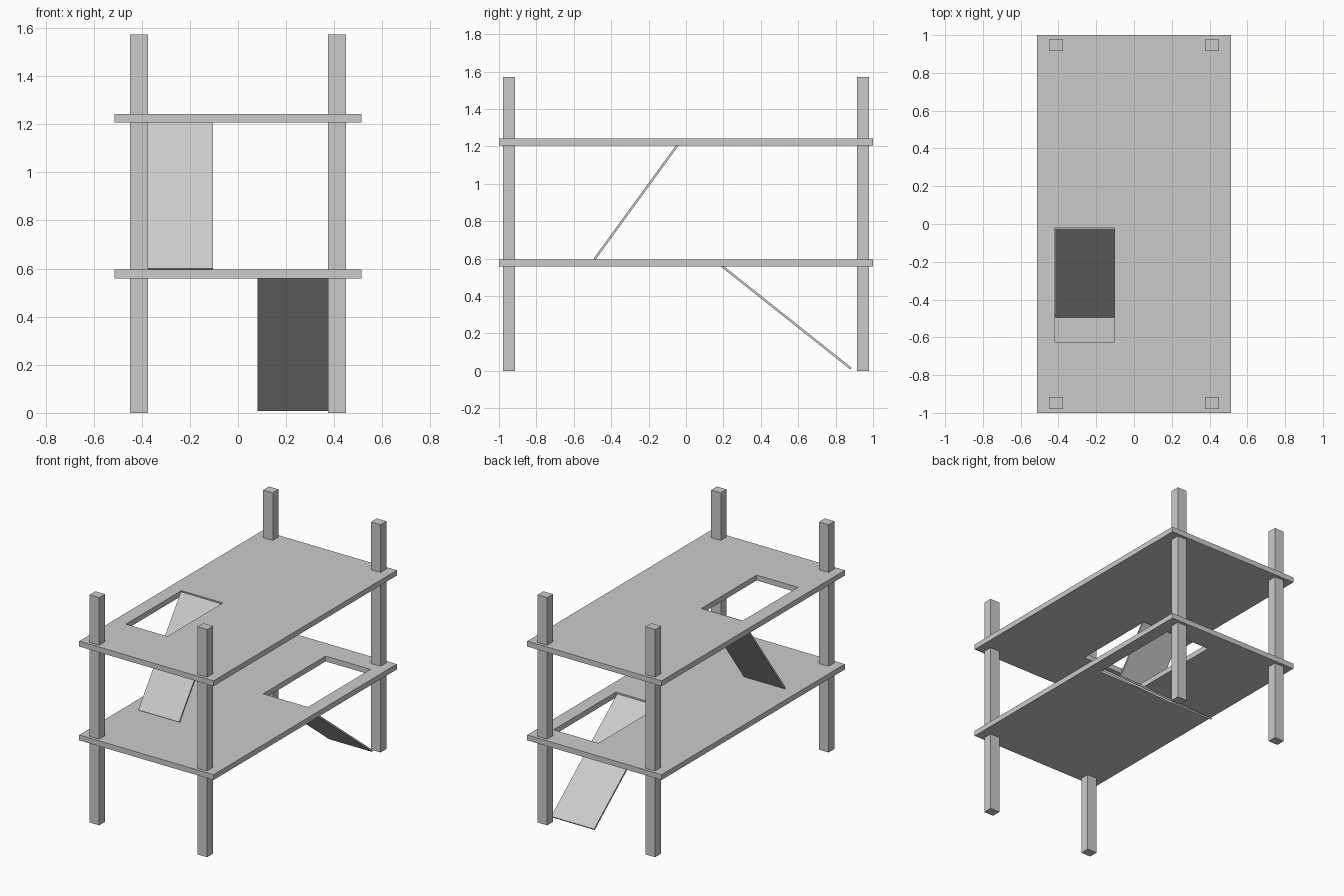
import bpy, bmesh
from mathutils import Vector

if "Cube" in bpy.data.objects:
    bpy.data.objects.remove(bpy.data.objects["Cube"])


def make_object(name, bm):
    bmesh.ops.recalc_face_normals(bm, faces=bm.faces[:])
    mesh = bpy.data.meshes.new(name)
    bm.to_mesh(mesh)
    bm.free()
    obj = bpy.data.objects.new(name, mesh)
    bpy.context.collection.objects.link(obj)
    return obj


def extrude_faces(bm, offset):
    geom = bmesh.ops.extrude_face_region(bm, geom=bm.faces[:])["geom"]
    verts = [v for v in geom if isinstance(v, bmesh.types.BMVert)]
    bmesh.ops.translate(bm, verts=verts, vec=offset)


def box(name, x0, x1, y0, y1, z0, z1):
    bm = bmesh.new()
    bm.faces.new([bm.verts.new(p) for p in
                  ((x0, y0, z0), (x1, y0, z0), (x1, y1, z0), (x0, y1, z0))])
    extrude_faces(bm, (0, 0, z1 - z0))
    return make_object(name, bm)


def deck(name, z0, z1, hx0, hx1, hy0, hy1):
    # 3 x 3 panel grid with the middle cell left open as the ramp hatch
    xs, ys = (-0.513, hx0, hx1, 0.513), (-1, hy0, hy1, 1)
    bm = bmesh.new()
    v = [[bm.verts.new((x, y, z0)) for y in ys] for x in xs]
    for i in range(3):
        for j in range(3):
            if (i, j) != (1, 1):
                bm.faces.new((v[i][j], v[i + 1][j], v[i + 1][j + 1], v[i][j + 1]))
    extrude_faces(bm, (0, 0, z1 - z0))
    return make_object(name, bm)


def ramp(name, x0, x1, low, high, thickness=0.012):
    # thin board between two (y, z) centreline points, square cut ends
    a, b = Vector((0, *low)), Vector((0, *high))
    n = (b - a).cross(Vector((1, 0, 0))).normalized() * thickness / 2
    bm = bmesh.new()
    bm.faces.new([bm.verts.new(p + Vector((x0, 0, 0)))
                  for p in (a - n, b - n, b + n, a + n)])
    extrude_faces(bm, (x1 - x0, 0, 0))
    return make_object(name, bm)


# four corner posts
for sx, side in ((-1, "left"), (1, "right")):
    for sy, end in ((-1, "front"), (1, "back")):
        cx, cy = sx * 0.412, sy * 0.947
        box(f"{end}_{side}_post", cx - 0.037, cx + 0.037,
            cy - 0.032, cy + 0.032, 0, 1.572)

# two decks with ramp hatches
deck("lower_deck", 0.558, 0.595, 0.08, 0.422, 0.16, 0.842)
deck("upper_deck", 1.206, 1.243, -0.418, -0.102, -0.625, -0.02)

# ramps from the ground to the lower deck and from lower to upper deck
ramp("lower_ramp", 0.082, 0.41, (0.882, 0.012), (0.163, 0.583))
ramp("upper_ramp", -0.416, -0.104, (-0.489, 0.597), (-0.024, 1.236))
